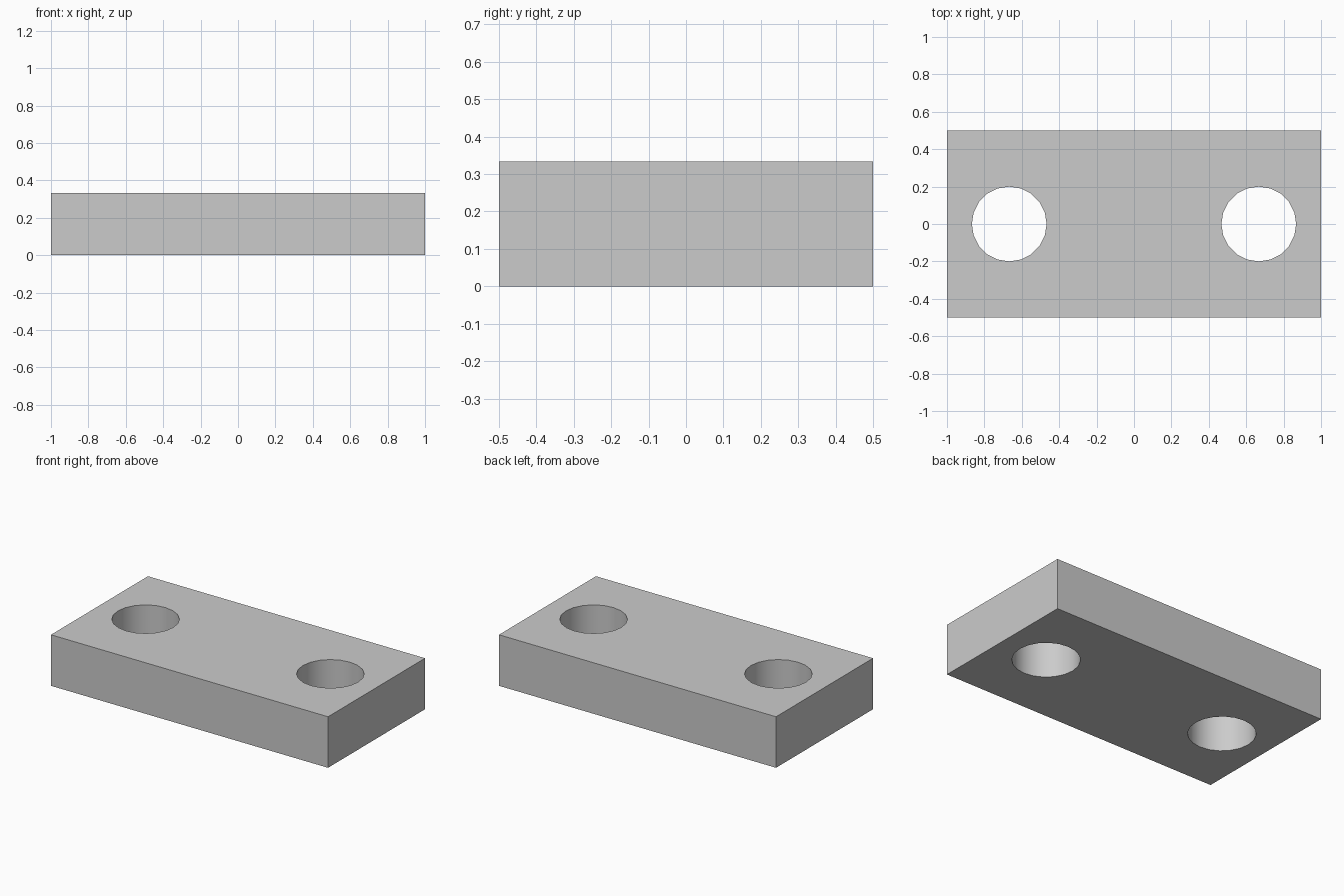
import bpy

if "Cube" in bpy.data.objects:
    bpy.data.objects.remove(bpy.data.objects["Cube"])

LENGTH, WIDTH, HEIGHT = 2.0, 1.0, 0.333
HOLE_X, HOLE_R, HOLE_SIDES = 0.667, 0.2, 20

# Rectangular plate standing on the ground
bpy.ops.mesh.primitive_cube_add(size=1, location=(0, 0, HEIGHT / 2))
plate = bpy.context.object
plate.name = "plate"
plate.scale = (LENGTH, WIDTH, HEIGHT)
bpy.ops.object.transform_apply(location=True, rotation=False, scale=True)


def drill_hole(x):
    """Cut a vertical round through-hole in the plate at x."""
    bpy.ops.mesh.primitive_cylinder_add(
        vertices=HOLE_SIDES, radius=HOLE_R, depth=HEIGHT * 2,
        location=(x, 0, HEIGHT / 2))
    cutter = bpy.context.object
    cutter.name = "hole_cutter"
    cutter.hide_render = True
    mod = plate.modifiers.new("hole", 'BOOLEAN')
    mod.operation = 'DIFFERENCE'
    mod.solver = 'EXACT'
    mod.object = cutter
    bpy.ops.object.select_all(action='DESELECT')
    plate.select_set(True)
    bpy.context.view_layer.objects.active = plate
    bpy.ops.object.modifier_apply(modifier=mod.name)
    bpy.data.objects.remove(cutter, do_unlink=True)


# Matching bolt holes near both ends
for side in (-1, 1):
    drill_hole(side * HOLE_X)

# Smooth hole walls, sharp plate edges
bpy.ops.object.shade_smooth_by_angle()
